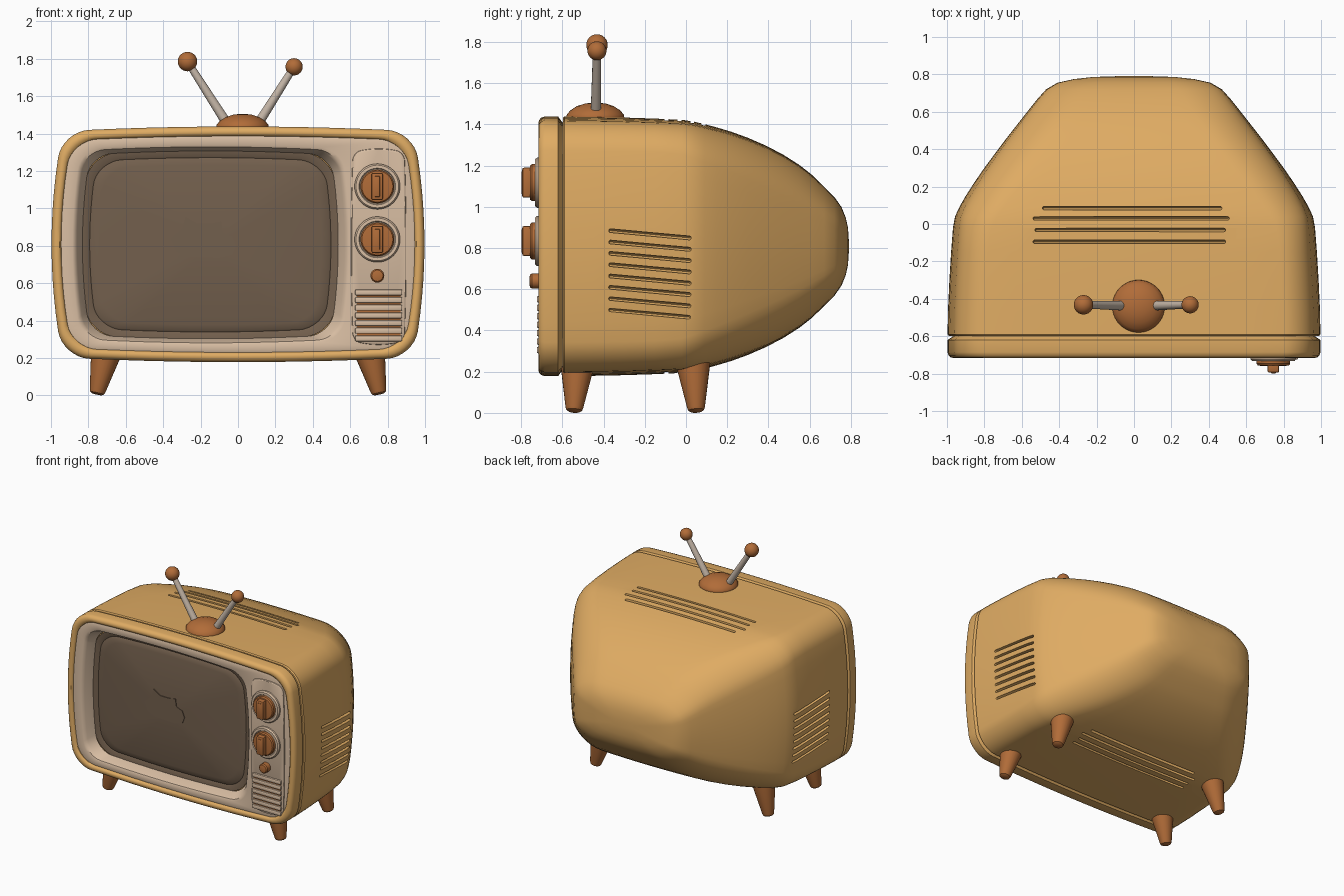
import bpy, bmesh, math
from mathutils import Vector, Matrix

if "Cube" in bpy.data.objects:
    bpy.data.objects.remove(bpy.data.objects["Cube"])


def material(name, rgb):
    m = bpy.data.materials.new(name)
    m.diffuse_color = (*rgb, 1)
    m.use_nodes = True
    m.node_tree.nodes["Principled BSDF"].inputs["Base Color"].default_value = m.diffuse_color
    return m


GOLD = material("mustard_shell", (0.74, 0.41, 0.125))
WOOD = material("warm_wood", (0.44, 0.15, 0.04))
CREAM = material("cream_plastic", (0.70, 0.52, 0.37))
GLASS = material("brown_glass", (0.17, 0.115, 0.074))
METAL = material("dull_metal", (0.56, 0.47, 0.39))
CX, CZ = -0.148, 0.805          # screen centre


def finish(name, bm, mat, recalc=True):
    if recalc:
        bmesh.ops.recalc_face_normals(bm, faces=bm.faces)
    me = bpy.data.meshes.new(name)
    bm.to_mesh(me)
    bm.free()
    me.materials.append(mat)
    ob = bpy.data.objects.new(name, me)
    bpy.context.collection.objects.link(ob)
    return ob


def outline(hw, hh, cu, cv, side=10, corner=8):
    """Rounded rectangle with gently bulging sides, anticlockwise from the front."""
    pts = []
    quads = [(1, -1, -90), (1, 1, 0), (-1, 1, 90), (-1, -1, 180)]
    for k, (sx, sz, a0) in enumerate(quads):
        arc = []
        for i in range(corner + 1):
            a = math.radians(a0 + 90 * i / corner)
            arc.append((sx * (1 - cu) + cu * math.cos(a), sz * (1 - cv) + cv * math.sin(a)))
        pts += arc
        nx, nz, na = quads[(k + 1) % 4]
        a = math.radians(na)
        end = (nx * (1 - cu) + cu * math.cos(a), nz * (1 - cv) + cv * math.sin(a))
        for i in range(1, side):
            t = i / side
            pts.append((arc[-1][0] * (1 - t) + end[0] * t, arc[-1][1] * (1 - t) + end[1] * t))
    return [(hw * u * (1 - 0.06 * v * v), hh * v * (1 - 0.04 * u * u)) for u, v in pts]


def loft(name, sections, mat, cap_first=False, cap_last=False):
    """Sections (y, half width, half height, centre x, centre z, corner u, corner v)."""
    bm = bmesh.new()
    rings = [[bm.verts.new((cx + x, y, cz + z)) for x, z in outline(hw, hh, cu, cv)]
             for y, hw, hh, cx, cz, cu, cv in sections]
    n = len(rings[0])
    for a, b in zip(rings, rings[1:]):
        for i in range(n):
            j = (i + 1) % n
            bm.faces.new((a[i], a[j], b[j], b[i]))
    if cap_first:
        bm.faces.new(rings[0][::-1])
    if cap_last:
        bm.faces.new(rings[-1])
    return finish(name, bm, mat, recalc=False)


def lathe(name, p0, direction, profile, mat, seg=32):
    """Turn (radius, distance) points around an axis starting at p0."""
    bm = bmesh.new()
    rot = Vector((0, 0, 1)).rotation_difference(Vector(direction)).to_matrix()
    p0 = Vector(p0)
    rings = []
    for r, t in profile:
        rings.append([bm.verts.new(p0 + rot @ Vector((r * math.cos(2 * math.pi * i / seg),
                                                     r * math.sin(2 * math.pi * i / seg), t)))
                      for i in range(seg)])
    for a, b in zip(rings, rings[1:]):
        for i in range(seg):
            j = (i + 1) % seg
            bm.faces.new((a[i], a[j], b[j], b[i]))
    bm.faces.new(rings[0][::-1])
    bm.faces.new(rings[-1])
    return finish(name, bm, mat)


def box(name, lo, hi, mat, bevel=0.0):
    bm = bmesh.new()
    bmesh.ops.create_cube(bm, size=1)
    for v in bm.verts:
        v.co = [(l + h) / 2 + c * (h - l) for l, h, c in zip(lo, hi, v.co)]
    if bevel:
        bmesh.ops.bevel(bm, geom=bm.edges[:], offset=bevel, segments=2, affect='EDGES', profile=0.5)
    return finish(name, bm, mat)


def ball(name, loc, r, mat):
    bm = bmesh.new()
    bmesh.ops.create_uvsphere(bm, u_segments=24, v_segments=16, radius=r,
                              matrix=Matrix.Translation(loc))
    return finish(name, bm, mat)


# Shell: tapered loft from the back to the front seam
stations = [(0.79, 0.10, 0.03), (0.786, 0.22, 0.09), (0.775, 0.32, 0.14), (0.755, 0.41, 0.19),
            (0.72, 0.47, 0.24), (0.67, 0.515, 0.29), (0.61, 0.563, 0.348), (0.55, 0.61, 0.395),
            (0.47, 0.673, 0.446), (0.385, 0.737, 0.49), (0.30, 0.80, 0.527), (0.22, 0.855, 0.556),
            (0.15, 0.90, 0.577), (0.09, 0.934, 0.593), (0.04, 0.957, 0.605), (-0.02, 0.968, 0.614),
            (-0.15, 0.978, 0.62), (-0.3, 0.987, 0.625), (-0.45, 0.994, 0.628),
            (-0.59, 0.997, 0.63), (-0.598, 0.99, 0.623)]
shell_sections = []
for y, hw, hh in stations:
    k = min(1, max(0, (y + 0.05) / 0.75))
    shell_sections.append((y, hw, hh, 0, 0.808, 0.15 + 0.3 * k, 0.23 + 0.27 * k))
shell = loft("shell", shell_sections, GOLD, True, True)

# Vent slots on both sides, the top and the bottom, cut out of the shell
cut = bmesh.new()


def slot(p0, p1, normal):
    p0, p1 = Vector(p0), Vector(p1)
    d = (p1 - p0).normalized()
    n = Vector(normal)
    n = (n - d * n.dot(d)).normalized()
    s = d.cross(n)
    half = (p1 - p0).length / 2
    made = bmesh.ops.create_uvsphere(cut, u_segments=12, v_segments=8, radius=1)["verts"]
    for v in made:
        x, y, z = v.co
        if abs(z) < 1e-4:
            z = 1e-4
        along = z * 0.01 + math.copysign(half, z)
        v.co = (p0 + p1) / 2 + s * x * 0.010 + n * y * 0.03 + d * along


for i in range(8):
    z = 0.884 - 0.055 * i
    for sx in (-1, 1):
        slot((sx * 0.986, -0.365, z), (sx * 0.955, 0.015, z - 0.035), (sx, 0, 0))
for y, x0, x1 in ((0.085, -0.48, 0.46), (0.03, -0.53, 0.5), (-0.032, -0.52, 0.48), (-0.095, -0.53, 0.48)):
    hh = 0.594 if y > 0.05 else 0.606 if y > 0 else 0.614
    for s in (-1, 1):
        slot((x0, y, 0.808 + s * (hh - 0.003)), (x1, y, 0.808 + s * (hh - 0.003)), (0, 0, s))
cutter = finish("vent_cutter", cut, GOLD)
cutter.hide_render = True
mod = shell.modifiers.new("vents", 'BOOLEAN')
mod.operation, mod.solver, mod.object = 'DIFFERENCE', 'EXACT', cutter
bpy.context.view_layer.objects.active = shell
bpy.ops.object.modifier_apply(modifier=mod.name)
bpy.data.objects.remove(cutter)

# Front rim
rim = [(-0.598, 0.965, 0.60), (-0.612, 0.985, 0.618), (-0.62, 0.997, 0.63), (-0.685, 0.997, 0.63),
       (-0.703, 0.991, 0.624), (-0.713, 0.98, 0.613), (-0.716, 0.968, 0.60), (-0.713, 0.955, 0.588),
       (-0.703, 0.946, 0.579), (-0.69, 0.944, 0.577)]
loft("front_rim", [(*r, 0, 0.808, 0.15, 0.23) for r in rim], GOLD)

# Cream face with the sloping screen surround
loft("face_panel", [(-0.698, 0.946, 0.579, 0, 0.808, 0.14, 0.22),
                    (-0.702, 0.935, 0.568, 0, 0.808, 0.14, 0.22),
                    (-0.702, 0.742, 0.535, -0.143, CZ, 0.16, 0.22),
                    (-0.697, 0.728, 0.524, -0.144, CZ, 0.17, 0.23),
                    (-0.680, 0.715, 0.517, -0.145, CZ, 0.17, 0.24),
                    (-0.615, 0.684, 0.502, CX, CZ, 0.19, 0.25)], CREAM)

# Screen: dark border and domed glass
dome = [(-0.615, 0.686, 0.504), (-0.611, 0.65, 0.472), (-0.607, 0.645, 0.466), (-0.613, 0.638, 0.459)]
for f in (0.93, 0.82, 0.66, 0.48, 0.28, 0.1):
    dome.append((-0.65 + 0.037 * f * f, 0.638 * f, 0.459 * f))
loft("screen", [(*d, CX, CZ, 0.22, 0.28) for d in dome], GLASS, cap_last=True)

# Faint sleeping animal on the screen, a thin plate
shape = [(-0.36, 0.84), (-0.33, 0.77), (-0.26, 0.74), (-0.10, 0.735), (-0.03, 0.75), (-0.01, 0.80),
         (-0.03, 0.85), (-0.08, 0.87), (-0.09, 0.93), (-0.14, 0.92), (-0.22, 0.92), (-0.28, 0.955),
         (-0.30, 0.89)]
bm = bmesh.new()
f = bm.faces.new([bm.verts.new((x, -0.645, z)) for x, z in shape])
ext = bmesh.ops.extrude_face_region(bm, geom=[f])["geom"]
bmesh.ops.translate(bm, vec=(0, -0.008, 0), verts=[v for v in ext if isinstance(v, bmesh.types.BMVert)])
finish("screen_picture", bm, GLASS)

# Control panel
loft("control_panel", [(-0.70, 0.148, 0.525, 0.752, 0.795, 0.3, 0.09),
                       (-0.707, 0.146, 0.523, 0.752, 0.795, 0.3, 0.09),
                       (-0.71, 0.142, 0.519, 0.752, 0.795, 0.3, 0.09)], CREAM, cap_last=True)
FRONT = (0, -1, 0)
for name, z in (("upper", 1.117), ("lower", 0.834)):
    lathe(name + "_dial_ring", (0.745, -0.70, z), FRONT,
          [(0.122, 0), (0.122, 0.022), (0.114, 0.032), (0.098, 0.032), (0.094, 0.026)], CREAM, 48)
    lathe(name + "_knob", (0.745, -0.70, z), FRONT,
          [(0.09, 0), (0.09, 0.047), (0.083, 0.056), (0.07, 0.058)], WOOD, 40)
    box(name + "_knob_grip", (0.714, -0.795, z - 0.073), (0.776, -0.74, z + 0.073), WOOD, 0.01)
    box(name + "_knob_pointer", (0.732, -0.798, z - 0.055), (0.758, -0.78, z + 0.055), WOOD, 0.002)
lathe("power_button", (0.745, -0.70, 0.64), FRONT,
      [(0.037, 0), (0.037, 0.048), (0.03, 0.057), (0.015, 0.06)], WOOD, 24)

# Speaker grille: wooden backing and cream slats
box("speaker_backing", (0.635, -0.712, 0.29), (0.87, -0.70, 0.56), WOOD)
for i in range(7):
    z = 0.305 + 0.041 * i
    box("speaker_slat", (0.626, -0.724, z - 0.016), (0.878, -0.70, z + 0.016), CREAM, 0.007)

# Splayed legs
for sx in (-1, 1):
    for name, y0, y1 in (("front_leg", -0.525, -0.543), ("rear_leg", 0.033, 0.05)):
        top, foot = Vector((sx * 0.698, y0, 0.26)), Vector((sx * 0.755, y1, 0.006))
        n = (foot - top).length
        lathe(name, top, foot - top,
              [(0.088, 0), (0.043, n - 0.02), (0.038, n - 0.007), (0.026, n)], WOOD, 24)

# Antenna: domed base, rods and ball tips
lathe("antenna_base", (0.024, -0.44, 1.41), (0, 0, 1),
      [(0.132, 0), (0.141, 0.02), (0.139, 0.036), (0.122, 0.057), (0.09, 0.078), (0.05, 0.091),
       (0.015, 0.095)], WOOD, 40)
for p0, p1, r in (((-0.05, -0.437, 1.44), (-0.27, -0.432, 1.785), 0.052),
                  ((0.10, -0.437, 1.44), (0.30, -0.432, 1.757), 0.046)):
    d = Vector(p1) - Vector(p0)
    lathe("antenna_rod", p0, d, [(0.026, 0), (0.019, d.length)], METAL, 20)
    ball("antenna_tip", p1, r, WOOD)

# Smooth shading, keeping hard edges
for ob in bpy.data.objects:
    ob.select_set(ob.type == 'MESH')
bpy.context.view_layer.objects.active = shell
bpy.ops.object.shade_smooth_by_angle(angle=math.radians(35))
